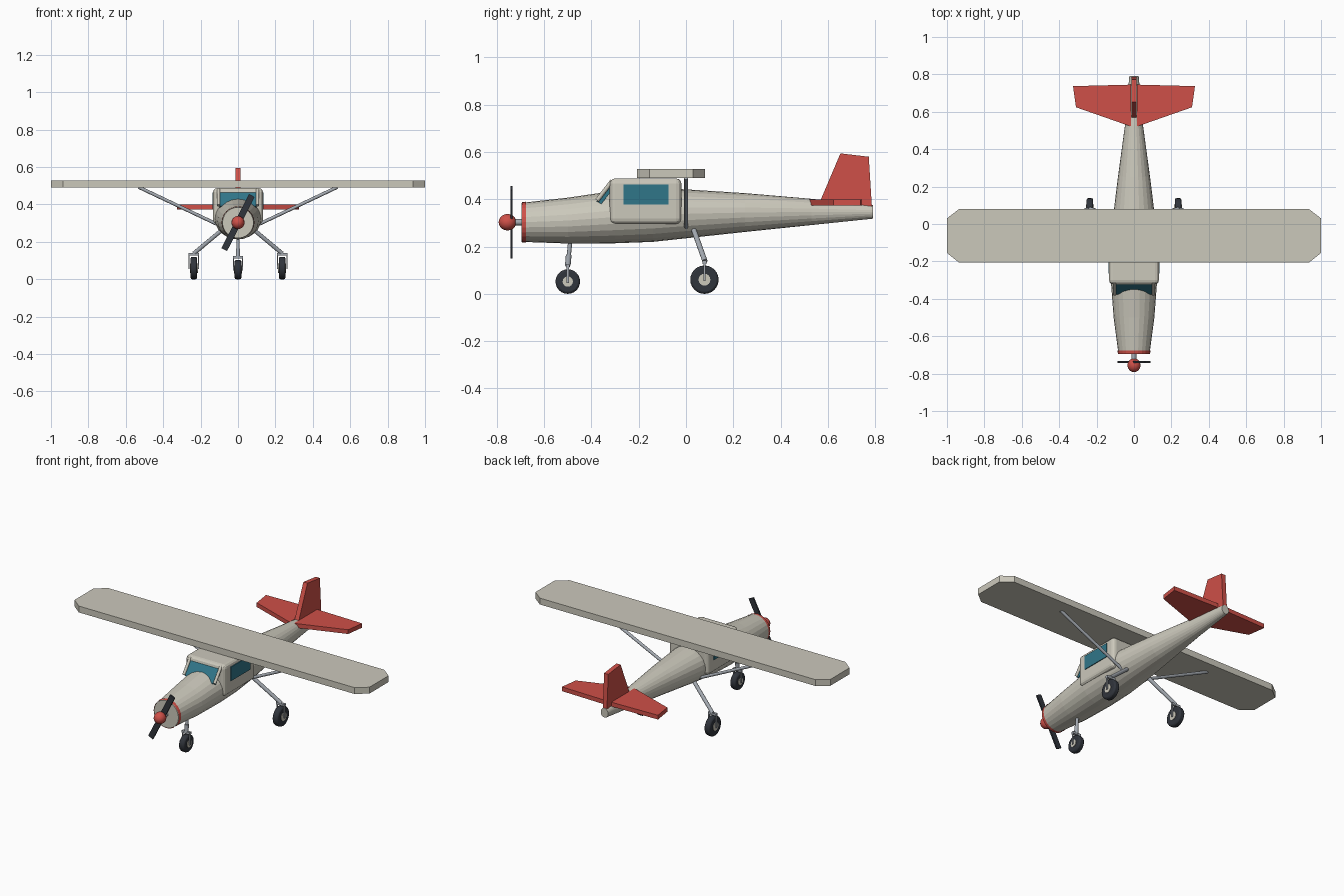
import bpy, bmesh, math
from mathutils import Vector

if "Cube" in bpy.data.objects:
    bpy.data.objects.remove(bpy.data.objects["Cube"], do_unlink=True)


def material(name, rgb):
    m = bpy.data.materials.new(name)
    m.use_nodes = True
    m.diffuse_color = (*rgb, 1)
    m.node_tree.nodes["Principled BSDF"].inputs["Base Color"].default_value = (*rgb, 1)
    return m


CREAM = material("cream_paint", (0.60, 0.58, 0.50))
RED = material("red_paint", (0.62, 0.08, 0.065))
GLASS = material("teal_glass", (0.03, 0.18, 0.25))
DARK = material("dark_rubber", (0.03, 0.035, 0.045))
STEEL = material("steel", (0.38, 0.41, 0.45))


def finish(name, bm, mat, bevel=0, segments=2, smooth=False):
    bmesh.ops.recalc_face_normals(bm, faces=bm.faces)
    mesh = bpy.data.meshes.new(name)
    bm.to_mesh(mesh)
    bm.free()
    mesh.materials.append(mat)
    ob = bpy.data.objects.new(name, mesh)
    bpy.context.scene.collection.objects.link(ob)
    if bevel:
        mod = ob.modifiers.new("bevel", "BEVEL")
        mod.width, mod.segments = bevel, segments
    if smooth:
        bpy.ops.object.select_all(action="DESELECT")
        ob.select_set(True)
        bpy.context.view_layer.objects.active = ob
        bpy.ops.object.shade_smooth_by_angle(angle=math.radians(40))
    return ob


def box(name, center, size, mat, bevel=0, segments=2, rot=(0, 0, 0)):
    bm = bmesh.new()
    bmesh.ops.create_cube(bm, size=1)
    for v in bm.verts:
        v.co *= Vector(size)
    ob = finish(name, bm, mat, bevel, segments)
    ob.location, ob.rotation_euler = center, rot
    return ob


def rod(name, a, b, radius, mat, sides=12, bevel=0, smooth=True):
    a, b = Vector(a), Vector(b)
    bm = bmesh.new()
    bmesh.ops.create_cone(bm, cap_ends=True, segments=sides, radius1=radius,
                          radius2=radius, depth=(b - a).length)
    ob = finish(name, bm, mat, bevel, 2, smooth)
    ob.location = (a + b) / 2
    ob.rotation_euler = (b - a).to_track_quat("Z", "Y").to_euler()
    return ob


def slab(name, outline, offset, mat):
    """Extrude a 3D outline by an offset vector."""
    bm = bmesh.new()
    face = bm.faces.new([bm.verts.new(p) for p in outline])
    new = bmesh.ops.extrude_face_region(bm, geom=[face])["geom"]
    bmesh.ops.translate(bm, vec=offset, verts=[g for g in new if isinstance(g, bmesh.types.BMVert)])
    return finish(name, bm, mat)


def loft(name, stations, mat, sides=24, caps=True):
    """Elliptical rings given as (y, half width, bottom, top)."""
    bm = bmesh.new()
    rings = []
    for y, w, lo, hi in stations:
        angles = [2 * math.pi * i / sides for i in range(sides)]
        rings.append([bm.verts.new((w * math.cos(t), y, (lo + hi) / 2 + (hi - lo) / 2 * math.sin(t)))
                      for t in angles])
    for r, s in zip(rings, rings[1:]):
        for i in range(sides):
            j = (i + 1) % sides
            bm.faces.new((r[i], r[j], s[j], s[i]))
    if caps:
        bm.faces.new(rings[0])
        bm.faces.new(rings[-1])
    return finish(name, bm, mat)


# Fuselage and nose band
loft("fuselage", [(-0.695, 0.083, 0.22, 0.385), (-0.5, 0.109, 0.213, 0.407),
                  (-0.3, 0.124, 0.214, 0.436), (-0.14, 0.125, 0.22, 0.447),
                  (0, 0.117, 0.235, 0.442), (0.25, 0.086, 0.262, 0.426),
                  (0.53, 0.048, 0.291, 0.402), (0.79, 0.025, 0.318, 0.375)], CREAM)
loft("nose_band", [(-0.694, 0.086, 0.217, 0.388), (-0.676, 0.088, 0.217, 0.390)], RED, caps=False)

# Propeller
PROP_Z = 0.303
rod("propeller_shaft", (0, -0.74, PROP_Z), (0, -0.68, PROP_Z), 0.013, STEEL)
bm = bmesh.new()
bmesh.ops.create_uvsphere(bm, u_segments=16, v_segments=10, radius=0.035)
spinner = finish("spinner", bm, RED, smooth=True)
spinner.location = (0, -0.755, PROP_Z)
spinner.scale = (1, 1.07, 1)
box("propeller_blades", (0, -0.738, PROP_Z), (0.034, 0.009, 0.325), DARK,
    rot=(0, math.radians(27), 0))

# Cabin with side windows, windscreen and pillars
box("cabin", (0, -0.171, 0.392), (0.266, 0.303, 0.192), CREAM, 0.022, 3)
for side, label in ((1, "left"), (-1, "right")):
    box(label + "_window", (side * 0.133, -0.169, 0.42), (0.009, 0.19, 0.086), GLASS)
    rod(label + "_pillar", (side * 0.104, -0.312, 0.478), (side * 0.104, -0.376, 0.395), 0.009, CREAM)
slab("windscreen", [(-0.1, -0.316, 0.472), (0.1, -0.316, 0.472),
                    (0.1, -0.378, 0.392), (-0.1, -0.378, 0.392)], (0, 0.02, -0.012), GLASS)

# Wing with clipped corners
half = [(0.935, -0.207), (1, -0.155), (1, 0.03), (0.935, 0.08)]
outline = half + [(-x, y) for x, y in reversed(half)]
slab("wing", [(x, y, 0.49) for x, y in outline], (0, 0, 0.039), CREAM)

# Tail surfaces
for s, label in ((1, "left"), (-1, "right")):
    slab(label + "_tailplane", [(s * x, y, 0.373) for x, y in
         ((0.015, 0.522), (0.03, 0.526), (0.31, 0.624), (0.326, 0.737), (0.015, 0.745))],
         (0, 0, 0.026), RED)
slab("tail_fin", [(-0.014, y, z) for y, z in
     ((0.558, 0.37), (0.653, 0.594), (0.773, 0.58), (0.786, 0.37))], (0.028, 0, 0), RED)


# Landing gear
def wheel(label, x, y, radius, z, width=0.036):
    rod(label + "_tyre", (x - width / 2, y, z), (x + width / 2, y, z), radius, DARK, 24, 0.009)
    rod(label + "_hub", (x - 0.021, y, z), (x + 0.021, y, z), radius * 0.42, CREAM, 16)
    top = z + radius + 0.014
    box(label + "_fork_bridge", (x, y, top), (0.056, 0.016, 0.014), STEEL)
    for s in (-1, 1):
        box(label + "_fork_arm", (x + s * 0.025, y, (top + z) / 2),
            (0.006, 0.009, top - z + 0.012), STEEL)


wheel("nose_wheel", 0, -0.5, 0.052, 0.052)
rod("nose_leg", (0, -0.488, 0.24), (0, -0.5, 0.115), 0.009, STEEL)
rod("nose_leg_sleeve", (0, -0.496, 0.165), (0, -0.5, 0.12), 0.012, STEEL)
for s, label in ((1, "left"), (-1, "right")):
    wheel(label + "_wheel", s * 0.236, 0.078, 0.06, 0.06)
    rod(label + "_gear_leg", (s * 0.06, 0.028, 0.285), (s * 0.236, 0.08, 0.138), 0.011, STEEL)
    rod(label + "_wing_strut", (s * 0.53, 0, 0.492), (s * 0.065, 0, 0.272), 0.009, STEEL)
